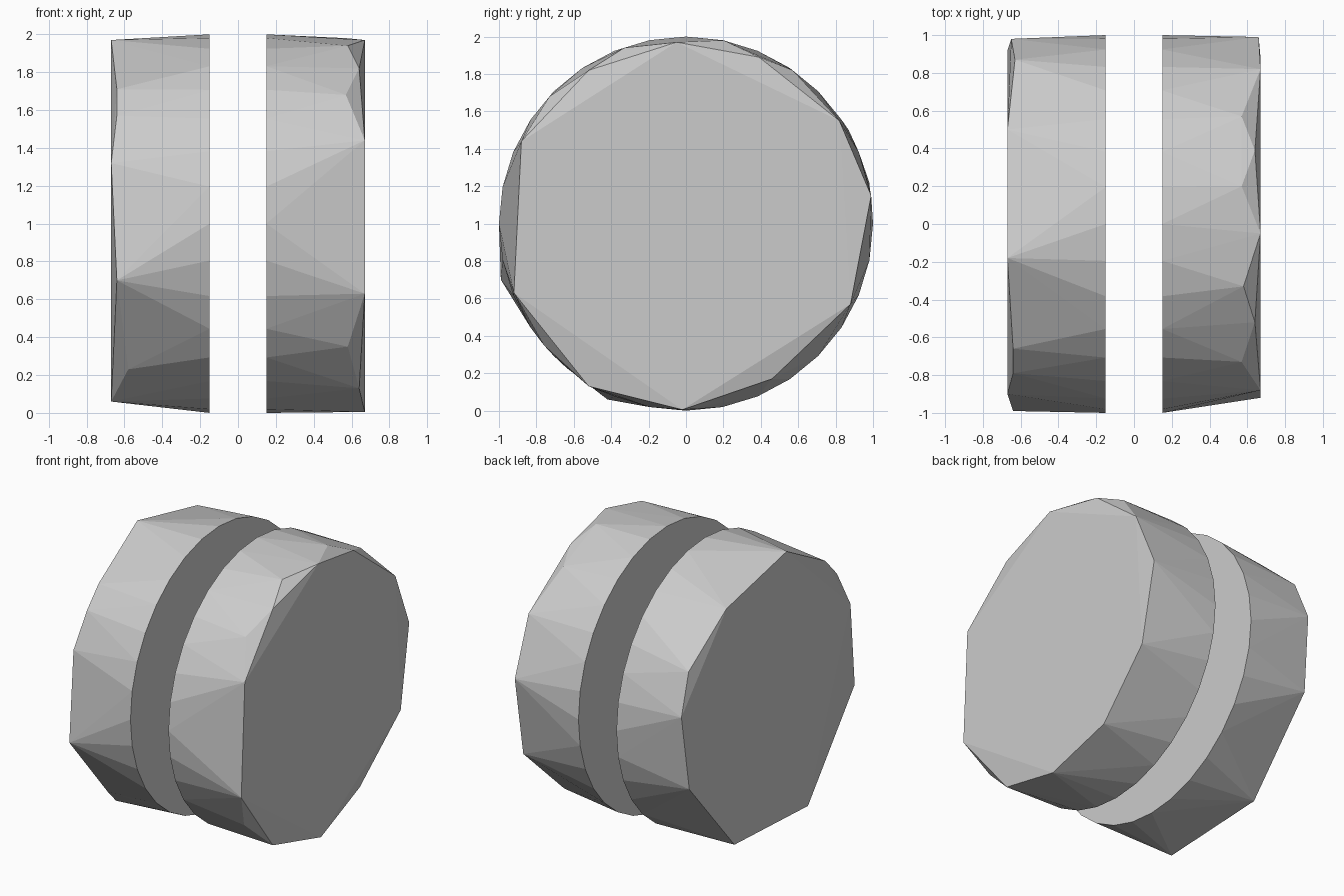
import bpy, bmesh, math

if "Cube" in bpy.data.objects:
    bpy.data.objects.remove(bpy.data.objects["Cube"])

INNER, SIDES = 0.15, 32


def disc_half(name, side, cap, rim):
    """Hull between a round inner face and a coarse, faceted outer cap."""
    bm = bmesh.new()
    # round inner face
    for i in range(SIDES):
        a = 2 * math.pi * i / SIDES
        bm.verts.new((side * INNER, math.cos(a), 1 + math.sin(a)))
    # faceted outer cap (y, z)
    for y, z in cap:
        bm.verts.new((side * 0.67, y, z))
    # chipped bevel points (x, y, z)
    for x, y, z in rim:
        bm.verts.new((side * x, y, z))
    res = bmesh.ops.convex_hull(bm, input=bm.verts[:])
    loose = [v for v in bm.verts if not v.link_faces]
    bmesh.ops.delete(bm, geom=loose, context='VERTS')
    bmesh.ops.dissolve_limit(bm, angle_limit=0.002, verts=bm.verts[:], edges=bm.edges[:])
    bmesh.ops.recalc_face_normals(bm, faces=bm.faces[:])
    mesh = bpy.data.meshes.new(name)
    bm.to_mesh(mesh)
    bm.free()
    ob = bpy.data.objects.new(name, mesh)
    bpy.context.collection.objects.link(ob)
    return ob


# right disc
disc_half("right_disc", 1,
          [(0.82, 1.55), (-0.05, 1.97), (-0.88, 1.44), (-0.92, 0.63),
           (-0.02, 0.005), (0.88, 0.57)],
          [(0.66, 0.99, 1.15), (0.64, -0.52, 0.13), (0.64, 0.46, 0.17),
           (0.64, 0.39, 1.89), (0.64, -0.52, 1.82), (0.57, 0.57, 1.82),
           (0.57, 0.20, 1.98), (0.58, -0.33, 1.94), (0.57, -0.73, 1.68),
           (0.58, -0.76, 0.35)])

# left disc
disc_half("left_disc", -1,
          [(-0.18, 1.97), (-0.90, 1.32), (-0.42, 0.06), (0.41, 0.10),
           (0.92, 0.69), (0.50, 1.82)],
          [(0.64, -0.99, 0.70), (0.65, 0.98, 1.22), (0.63, 0.87, 1.50),
           (0.64, -0.66, 1.71), (0.64, -0.79, 1.57), (0.58, -0.96, 0.73),
           (0.58, -0.64, 0.23)])
